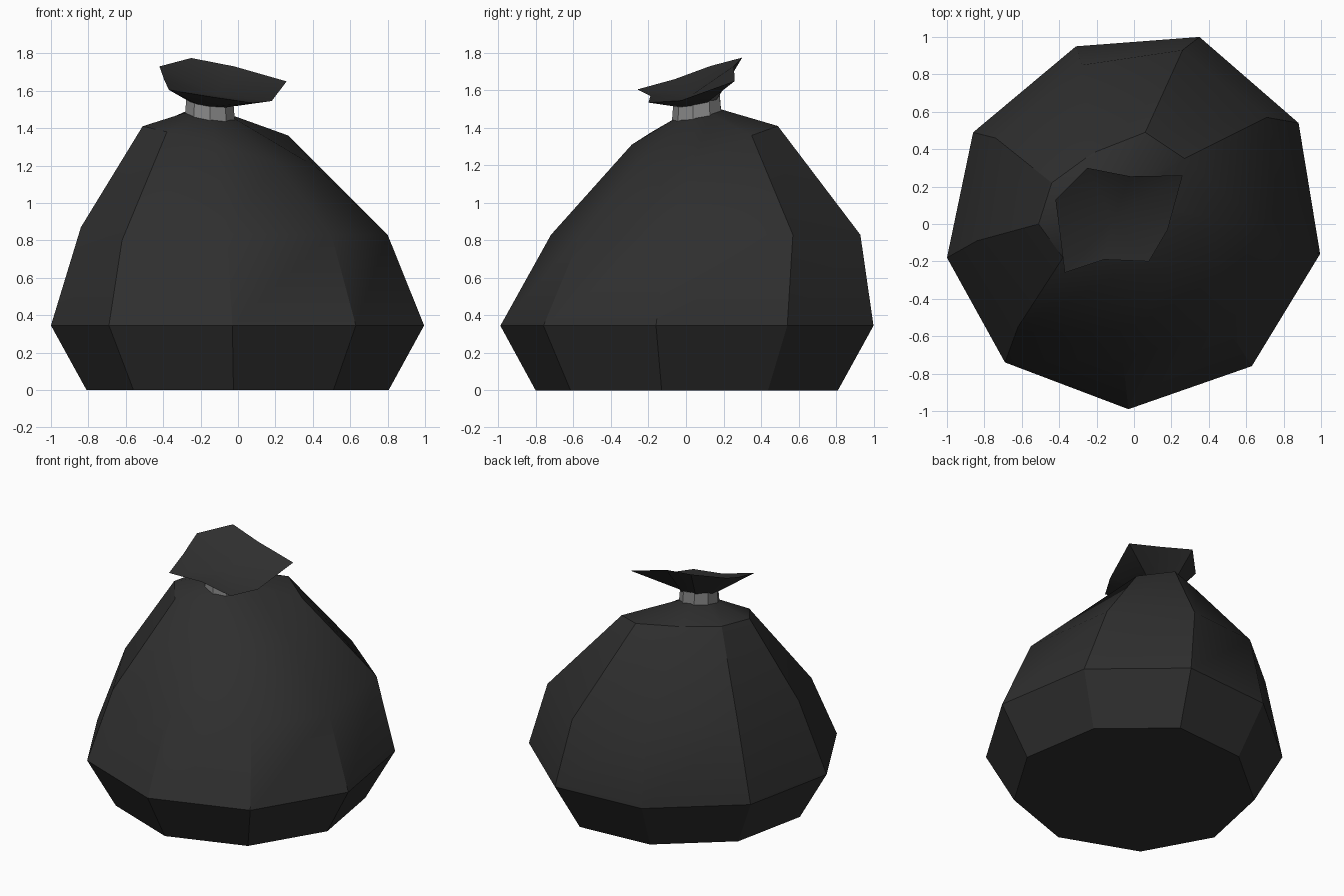
import bpy, bmesh, math
from mathutils import Vector

if "Cube" in bpy.data.objects:
    bpy.data.objects.remove(bpy.data.objects["Cube"])

CX, CY = -0.15, 0.06          # neck axis


def material(name, col):
    m = bpy.data.materials.new(name)
    m.diffuse_color = (*col, 1)
    m.use_nodes = True
    m.node_tree.nodes["Principled BSDF"].inputs["Base Color"].default_value = m.diffuse_color
    return m


def tilted(x, y, z):
    """Height on the leaning neck plane."""
    return Vector((x, y, z - 0.13 * (x - CX) + 0.2 * (y - CY)))


def neck_ring(r, z, angles):
    return [tilted(CX + r * math.cos(a), CY + r * math.sin(a), z) for a in angles]


def angles_of(ring):
    return [math.atan2(p[1] - CY, p[0] - CX) for p in ring]


def loft(name, rings, mat, cap_start=None, cap_end=None, smooth=None):
    """Bridge closed rings; each cap is 'flat' or a centre point for a fan."""
    bm = bmesh.new()
    vs = [[bm.verts.new(p) for p in ring] for ring in rings]
    n = len(vs[0])
    for a, b in zip(vs, vs[1:]):
        for i in range(n):
            j = (i + 1) % n
            bm.faces.new((a[i], a[j], b[j], b[i]))
    for cap, ring in ((cap_start, vs[0]), (cap_end, vs[-1])):
        if cap == 'flat':
            bm.faces.new(ring)
        elif cap is not None:
            c = bm.verts.new(cap)
            for i in range(n):
                bm.faces.new((ring[i], ring[(i + 1) % n], c))
    bmesh.ops.recalc_face_normals(bm, faces=bm.faces)
    me = bpy.data.meshes.new(name)
    bm.to_mesh(me)
    bm.free()
    me.materials.append(mat)
    ob = bpy.data.objects.new(name, me)
    bpy.context.collection.objects.link(ob)
    if smooth:
        bpy.ops.object.select_all(action='DESELECT')
        ob.select_set(True)
        bpy.context.view_layer.objects.active = ob
        bpy.ops.object.shade_smooth_by_angle(angle=math.radians(smooth))
    return ob


black = material("black plastic", (0.028, 0.028, 0.028))
grey = material("grey tie", (0.24, 0.24, 0.24))

# Bag body: nine-sided, slumped rings from base to neck
widest = [(.63, -.76), (.995, -.16), (.88, .54), (.35, 1.0), (-.31, .95),
          (-.86, .49), (-1.0, -.18), (-.69, -.74), (-.03, -.99)]
belly = [(.50, -.56, .83), (.80, -.10, .83), (.71, .57, .83), (.26, .93, .83), (-.28, .85, .86),
         (-.74, .46, .88), (-.84, -.09, .87), (-.62, -.55, .80), (-.06, -.72, .83)]
shoulder = [(.20, -.25, 1.22), (.42, .03, 1.19), (.27, .35, 1.36), (.06, .49, 1.41), (-.22, .38, 1.42),
            (-.44, .22, 1.42), (-.51, 0, 1.41), (-.38, -.18, 1.38), (-.12, -.29, 1.31)]
base = [(.81 * x, .81 * y, 0) for x, y in widest]
low = [(x, y, .345) for x, y in widest]
loft("bag_body", [base, low, belly, shoulder, neck_ring(.12, 1.475, angles_of(shoulder))],
     black, 'flat', 'flat', 30)

# Tie band round the neck
ring9 = [math.radians(40 * i - 90) for i in range(9)]
loft("neck_tie", [neck_ring(.135, 1.465, ring9), neck_ring(.128, 1.55, ring9)],
     grey, 'flat', 'flat')

# Gathered opening: flared rim with a shallow hollow
rim = [(.18, -.03, 1.545), (.26, .26, 1.65), (-.02, .255, 1.73), (-.25, .30, 1.775), (-.42, .13, 1.73),
       (-.395, -.06, 1.66), (-.37, -.26, 1.605), (-.16, -.19, 1.57), (.08, -.20, 1.535)]
loft("bag_opening", [neck_ring(.125, 1.54, angles_of(rim)), rim],
     black, 'flat', (-.11, .03, 1.575), 30)
